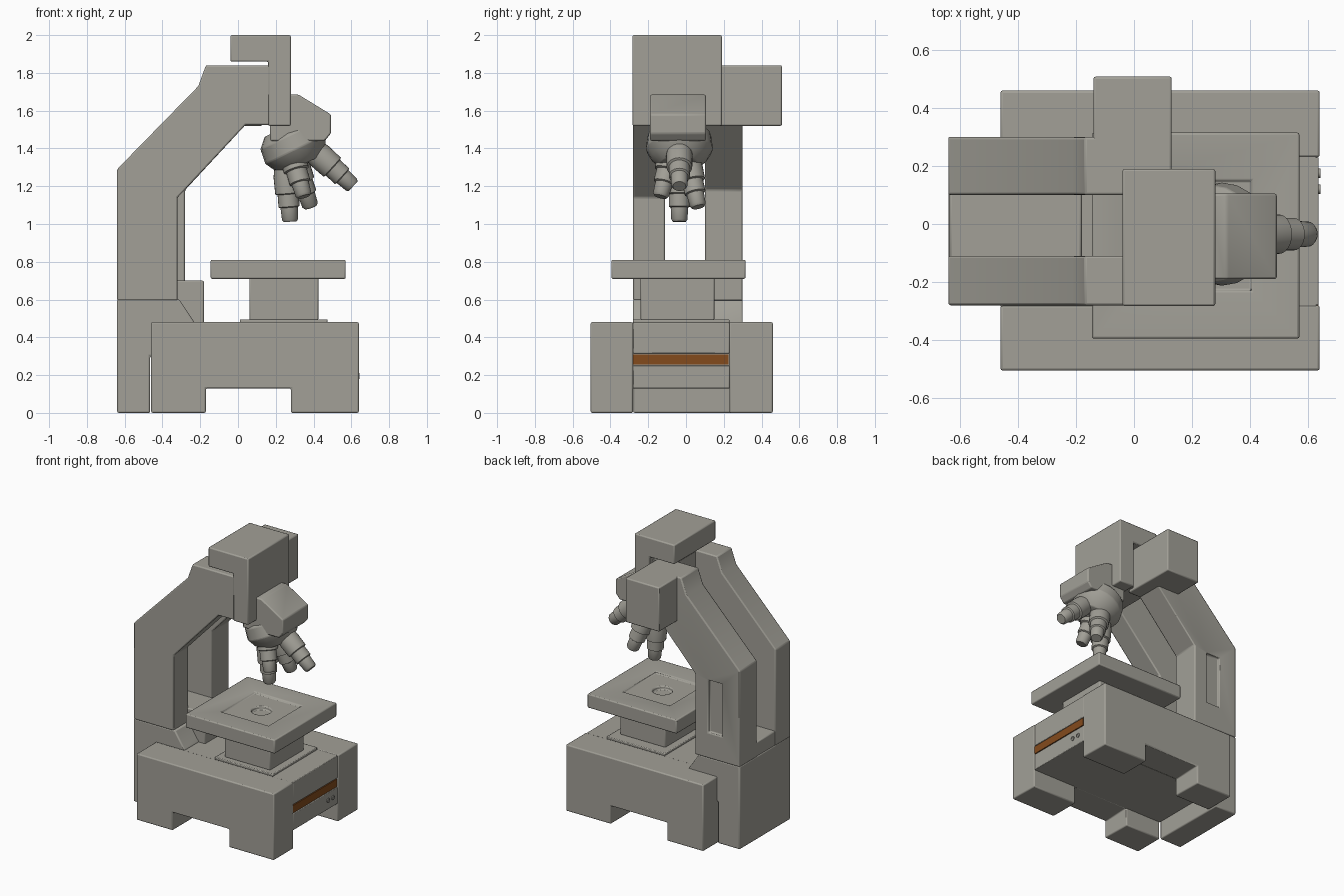
import bpy, bmesh, math
from mathutils import Vector, Matrix

if "Cube" in bpy.data.objects:
    bpy.data.objects.remove(bpy.data.objects["Cube"], do_unlink=True)


def material(name, rgb):
    m = bpy.data.materials.new(name)
    m.use_nodes = True
    m.diffuse_color = (*rgb, 1)
    m.node_tree.nodes["Principled BSDF"].inputs["Base Color"].default_value = (*rgb, 1)
    return m


GREY = material("warm_grey", (0.36, 0.35, 0.31))
ORANGE = material("burnt_orange", (0.23, 0.07, 0.012))


def finish(name, bm, mat=GREY, bevel=0.008):
    bmesh.ops.recalc_face_normals(bm, faces=bm.faces)
    mesh = bpy.data.meshes.new(name)
    bm.to_mesh(mesh)
    bm.free()
    mesh.materials.append(mat)
    ob = bpy.data.objects.new(name, mesh)
    bpy.context.collection.objects.link(ob)
    if bevel:
        mod = ob.modifiers.new("soft_edges", "BEVEL")
        mod.width = bevel
        mod.segments = 2
        mod.limit_method = "ANGLE"
    bpy.ops.object.select_all(action="DESELECT")
    ob.select_set(True)
    bpy.context.view_layer.objects.active = ob
    bpy.ops.object.shade_smooth_by_angle(angle=math.radians(35))
    return ob


def slab(name, profile, y0, y1, **kw):
    """Extrude an x-z outline from y0 to y1."""
    bm = bmesh.new()
    face = bm.faces.new([bm.verts.new((x, y0, z)) for x, z in profile])
    out = bmesh.ops.extrude_face_region(bm, geom=[face])
    verts = [v for v in out["geom"] if isinstance(v, bmesh.types.BMVert)]
    bmesh.ops.translate(bm, verts=verts, vec=(0, y1 - y0, 0))
    return finish(name, bm, **kw)


def box(name, x, y, z, **kw):
    return slab(name, [(x[0], z[0]), (x[1], z[0]), (x[1], z[1]), (x[0], z[1])], *y, **kw)


def turned(name, profile, origin, direction, sides=24, **kw):
    """Revolve (distance, radius) pairs around an axis."""
    bm = bmesh.new()
    rings = []
    for d, r in profile:
        rings.append([bm.verts.new((r * math.cos(a), r * math.sin(a), d))
                      for a in (2 * math.pi * i / sides for i in range(sides))])
    for low, high in zip(rings, rings[1:]):
        for i in range(sides):
            j = (i + 1) % sides
            bm.faces.new((low[i], low[j], high[j], high[i]))
    bm.faces.new(rings[0])
    bm.faces.new(rings[-1])
    turn = Vector((0, 0, 1)).rotation_difference(Vector(direction)).to_matrix().to_4x4()
    bm.transform(Matrix.Translation(origin) @ turn)
    return finish(name, bm, **kw)


def cut(target, cutter):
    cutter.hide_render = True
    cutter.hide_set(True)
    cutter.display_type = "WIRE"
    mod = target.modifiers.new("recess", "BOOLEAN")
    mod.operation = "DIFFERENCE"
    mod.solver = "EXACT"
    mod.object = cutter
    # recess first, then soften
    target.modifiers.move(len(target.modifiers) - 1, 0)


# Base: two footed side rails and a raised middle
rail = [(-0.46, 0), (-0.17, 0), (-0.17, 0.13), (0.28, 0.13), (0.28, 0),
        (0.64, 0), (0.64, 0.48), (-0.46, 0.48)]
slab("base_rail_front", rail, -0.505, -0.28)
slab("base_rail_back", rail, 0.23, 0.46)
box("base_middle", (-0.46, 0.628), (-0.285, 0.235), (0.13, 0.478), bevel=0)
box("control_panel", (0.6, 0.636), (-0.28, 0.23), (0.13, 0.25), bevel=0.004)
box("base_lip", (0.6, 0.636), (-0.28, 0.23), (0.315, 0.478), bevel=0.004)
box("orange_strip", (0.627, 0.635), (-0.28, 0.225), (0.255, 0.31), mat=ORANGE, bevel=0)
for i, y in enumerate((0.12, 0.175)):
    turned(f"panel_button_{i + 1}", [(0, 0.016), (0.008, 0.016), (0.008, 0.01), (0.004, 0.01)],
           (0.634, y, 0.195), (1, 0, 0), sides=16, bevel=0)

# Column foot and the block between the arms
slab("column_foot", [(-0.64, 0), (-0.465, 0), (-0.465, 0.3), (-0.23, 0.3),
                     (-0.23, 0.48), (-0.31, 0.6), (-0.64, 0.6)], -0.28, 0.30)
box("column_block", (-0.635, -0.18), (-0.12, 0.11), (0.45, 0.7))


# Twin bent arms
def arm(name, inner, knee, end, y0, y1):
    return slab(name, [(-0.64, 0.595), (inner, 0.595), (inner, knee), (0.04, 1.525),
                       (end, 1.525), (end, 1.84), (-0.17, 1.84), (-0.21, 1.73),
                       (-0.64, 1.29)], y0, y1)


arm("arm_front", -0.32, 1.14, 0.27, -0.28, -0.11)
back_arm = arm("arm_back", -0.28, 1.18, 0.12, 0.10, 0.30)
cut(back_arm, box("arm_recess_cutter", (-0.5, -0.39), (0.28, 0.4), (0.78, 1.16), bevel=0))

# Head
slab("head", [(-0.04, 1.86), (0.16, 1.86), (0.16, 1.52), (0.28, 1.52),
              (0.28, 2.0), (-0.04, 2.0)], -0.283, 0.19)
box("head_bridge", (0.0, 0.2), (-0.12, 0.15), (1.54, 1.83), bevel=0)
box("rear_housing", (-0.14, 0.13), (0.10, 0.508), (1.52, 1.84))

# Stage with a square recess and a round opening
box("stage_plinth", (0.01, 0.475), (-0.28, 0.23), (0.475, 0.495), bevel=0.005)
box("stage_pillar", (0.06, 0.425), (-0.24, 0.15), (0.49, 0.72))
stage = box("stage", (-0.145, 0.57), (-0.395, 0.315), (0.71, 0.81))
cut(stage, turned("stage_hole_cutter", [(0, 0.065), (0.2, 0.065)], (0.215, -0.04, 0.77),
                  (0, 0, 1), bevel=0))
cut(stage, box("stage_recess_cutter", (0.025, 0.405), (-0.23, 0.15), (0.795, 0.9), bevel=0))

# Nosepiece and turret
slab("nosepiece_block", [(0.17, 1.44), (0.46, 1.44), (0.492, 1.48), (0.492, 1.58),
                         (0.32, 1.685), (0.25, 1.685), (0.25, 1.53), (0.17, 1.53)],
     -0.19, 0.105)
apex = Vector((0.235, -0.035, 1.54))
turned("turret", [(0.03, 0.12), (0.08, 0.168), (0.16, 0.178), (0.21, 0.15), (0.25, 0.1)],
       apex, (0.438, 0, -0.9), sides=20, bevel=0.005)

# Objectives: stepped barrels fanning out from the turret
barrel = [(0, 0.034), (0.012, 0.043), (0.075, 0.046), (0.08, 0.056), (0.145, 0.056),
          (0.15, 0.068), (0.24, 0.07), (0.3, 0.06)]
tips = [(0.277, -0.035, 1.012), (0.61, -0.035, 1.2), (0.385, 0.065, 1.09), (0.35, -0.135, 1.145)]
for i, tip in enumerate(tips):
    turned(f"objective_{i + 1}", barrel, tip, apex - Vector(tip), bevel=0)
